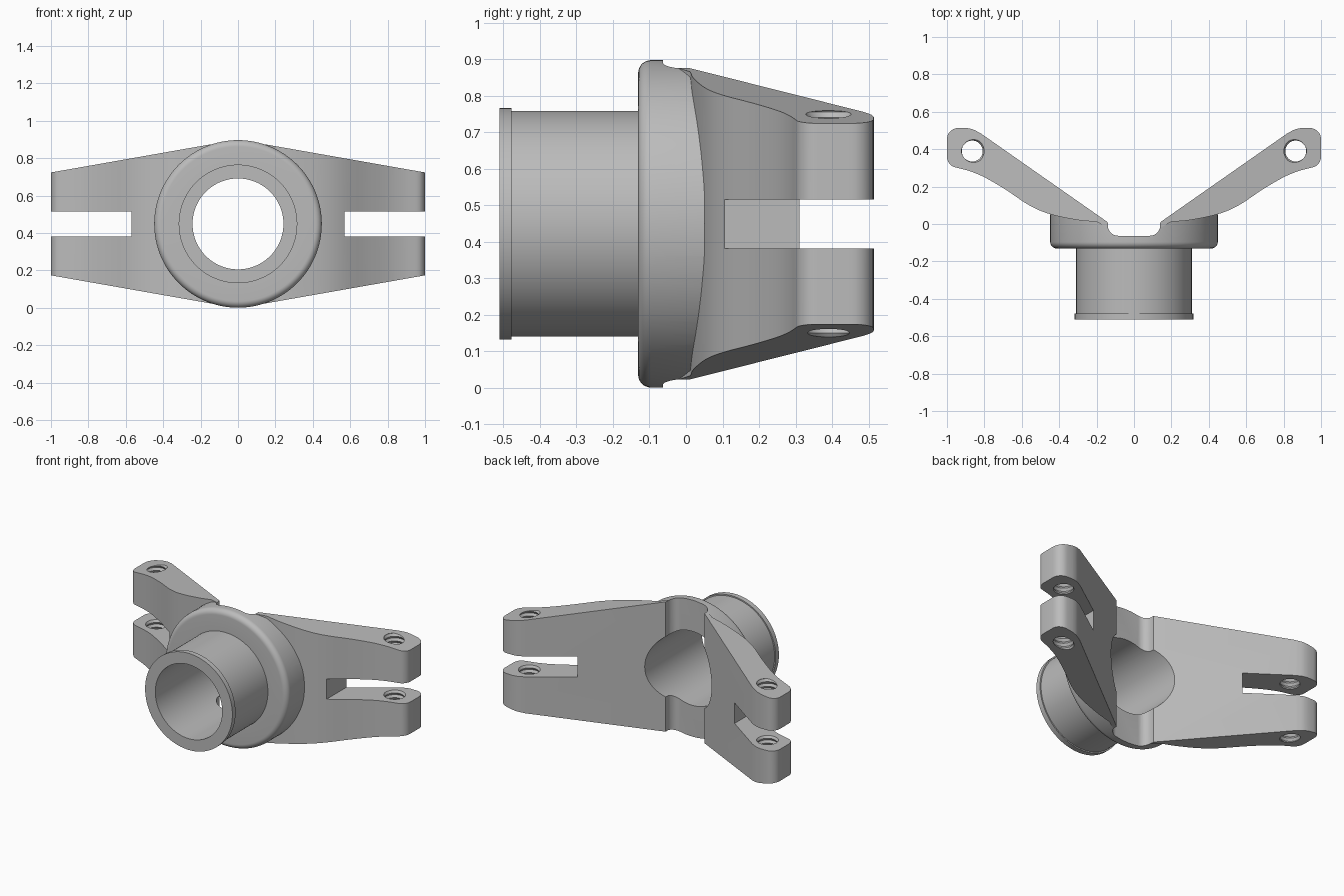
import bpy
import bmesh
from math import sin, cos, pi, radians
from mathutils import Matrix, Vector

MID = 0.449  # height of the bore axis

cube = bpy.data.objects.get("Cube")
if cube:
    bpy.data.objects.remove(cube, do_unlink=True)

grey = bpy.data.materials.new("cast_grey")
grey.use_nodes = True
colour = (0.5, 0.5, 0.5, 1)
grey.diffuse_color = colour
grey.node_tree.nodes["Principled BSDF"].inputs["Base Color"].default_value = colour


def finish(bm, name):
    bmesh.ops.recalc_face_normals(bm, faces=bm.faces)
    mesh = bpy.data.meshes.new(name)
    bm.to_mesh(mesh)
    bm.free()
    mesh.materials.append(grey)
    ob = bpy.data.objects.new(name, mesh)
    bpy.context.collection.objects.link(ob)
    return ob


def lathe(name, profile, matrix, sides):
    """Solid of revolution from (radius, height) pairs."""
    bm = bmesh.new()
    rings = [[bm.verts.new((r * cos(2 * pi * i / sides), r * sin(2 * pi * i / sides), h))
              for i in range(sides)] for r, h in profile]
    for a, b in zip(rings, rings[1:]):
        for i in range(sides):
            j = (i + 1) % sides
            bm.faces.new((a[i], a[j], b[j], b[i]))
    bm.faces.new(rings[0])
    bm.faces.new(rings[-1])
    bm.transform(matrix)
    return finish(bm, name)


def prism(name, outline, half_height):
    """Plan outline extruded about the mid height; half_height depends on x."""
    bm = bmesh.new()
    low, high = [[bm.verts.new((x, y, MID + s * half_height(x))) for x, y in outline]
                 for s in (-1, 1)]
    bm.faces.new(low)
    bm.faces.new(high)
    for i in range(len(low)):
        j = (i + 1) % len(low)
        bm.faces.new((low[i], low[j], high[j], high[i]))
    return finish(bm, name)


def combine(target, other, operation):
    mod = target.modifiers.new(operation, 'BOOLEAN')
    mod.operation = operation
    mod.solver = 'EXACT'
    mod.object = other
    bpy.context.view_layer.objects.active = target
    bpy.ops.object.modifier_apply(modifier=mod.name)
    bpy.data.objects.remove(other, do_unlink=True)


def smooth_path(points, steps=5):
    """Catmull-Rom curve through plan points."""
    p = [Vector(q) for q in points]
    p = [2 * p[0] - p[1]] + p + [2 * p[-1] - p[-2]]
    out = []
    for a, b, c, d in zip(p, p[1:], p[2:], p[3:]):
        for k in range(steps):
            t = k / steps
            out.append(0.5 * (2 * b + (c - a) * t + (2 * a - 5 * b + 4 * c - d) * t ** 2
                              + (3 * b - a - 3 * c + d) * t ** 3))
    return out + [p[-2]]


def arc(cx, cy, r, start, end, steps=8):
    angles = [radians(start + (end - start) * k / steps) for k in range(steps + 1)]
    return [(cx + r * cos(a), cy + r * sin(a)) for a in angles]


# Sleeve and flange, turned about the y axis
along_y = Matrix.Translation((0, 0, MID)) @ Matrix.Rotation(radians(-90), 4, 'X')
sleeve = [(0.317, -0.511), (0.317, -0.478), (0.309, -0.478), (0.309, -0.131)]
flange = arc(0.413, -0.096, 0.035, -90, 0) + [(0.448, 0.05)]
body = lathe("steering_knuckle", sleeve + flange, along_y, 128)

# Rounded notch across the back of the flange
half = [(0.3, 0.3), (0.3, 0.1), (0.14, 0.005)] + arc(0.085, -0.008, 0.055, 0, -90)
notch = half + [(-x, y) for x, y in reversed(half)]
combine(body, prism("notch_cutter", notch, lambda x: 0.6), 'DIFFERENCE')

# Forked arms, tapering in height towards the tips
front_edge = smooth_path([(0.2, 0.012), (0.3, 0.021), (0.45, 0.053), (0.56, 0.1),
                          (0.69, 0.186), (0.8, 0.25), (0.88, 0.283), (0.955, 0.303)])
tip = (arc(0.94, 0.36, 0.06, -60, 0, 5) + arc(0.94, 0.453, 0.06, 0, 90)
       + smooth_path([(0.9, 0.514), (0.865, 0.507), (0.823, 0.487)], 3))
outline = [(0.141, 0.01), (0.141, -0.02)] + [tuple(p) for p in front_edge] + [tuple(p) for p in tip]
for side in (-1, 1):
    arm = prism("arm", [(side * x, y) for x, y in outline],
                lambda x: 0.275 + 0.176 * (1 - abs(x)))
    combine(body, arm, 'UNION')

# Through bore
combine(body, lathe("bore_cutter", [(0.243, -0.7), (0.243, 0.7)], along_y, 128), 'DIFFERENCE')

# Fork slots and threaded pin holes
thread = [(0.056 if k % 2 else 0.066, -0.02 + 0.0155 * k) for k in range(61)]
for side in (-1, 1):
    slot = [(side * x, y) for x, y in ((0.57, -0.2), (1.2, -0.2), (1.2, 0.8), (0.57, 0.8))]
    combine(body, prism("slot_cutter", slot, lambda x: 0.067), 'DIFFERENCE')
    place = Matrix.Translation((side * 0.865, 0.39, 0))
    combine(body, lathe("thread_cutter", thread, place, 32), 'DIFFERENCE')

# Smooth curved walls, keep machined edges sharp
bpy.ops.object.select_all(action='DESELECT')
body.select_set(True)
bpy.context.view_layer.objects.active = body
bpy.ops.object.shade_smooth_by_angle(angle=radians(30))
